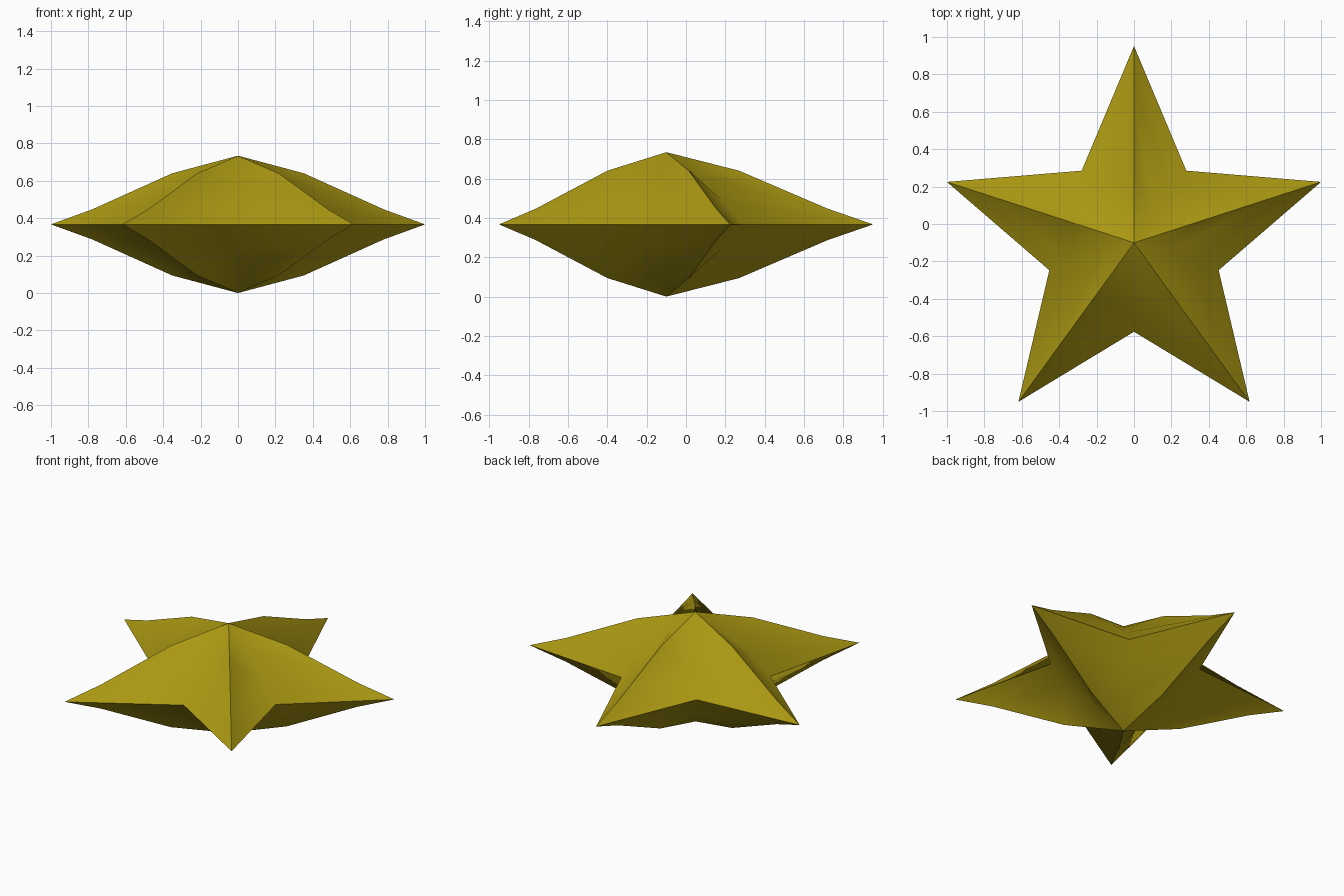
import bpy, bmesh, math

if "Cube" in bpy.data.objects:
    bpy.data.objects.remove(bpy.data.objects["Cube"])

CY, MID = -0.10, 0.367
R_OUT, R_IN = 1.0515, 0.476
# (fraction of radius, height above mid plane) from centre to rim
RIDGE = [(0.352, 0.273), (0.78, 0.08), (1.0, 0.0)]
VALLEY = [(0.352, 0.262), (0.75, 0.118), (1.0, 0.0)]

gold = bpy.data.materials.new("dark gold")
gold.diffuse_color = (0.40, 0.31, 0.006, 1)
gold.use_nodes = True
gold.node_tree.nodes["Principled BSDF"].inputs["Base Color"].default_value = gold.diffuse_color

bm = bmesh.new()


def ring(level, side):
    """Ten vertices alternating between ridge and valley directions."""
    verts = []
    for i in range(10):
        a = math.radians(90 + 36 * i)
        f, h = (RIDGE, VALLEY)[i % 2][level]
        r = f * (R_OUT, R_IN)[i % 2]
        verts.append(bm.verts.new((r * math.cos(a), CY + r * math.sin(a), MID + side * h)))
    return verts


# Upper and lower bulging halves sharing one rim
rim = ring(2, 1)
for side in (1, -1):
    apex = bm.verts.new((0, CY, MID + side * MID))
    inner, middle = ring(0, side), ring(1, side)
    for i in range(10):
        j = (i + 1) % 10
        bm.faces.new((apex, inner[i], inner[j]))
        bm.faces.new((inner[i], middle[i], middle[j], inner[j]))
        bm.faces.new((middle[i], rim[i], rim[j], middle[j]))
    # Ridges are creased, valleys stay soft
    for i in range(0, 10, 2):
        for a, b in ((apex, inner[i]), (inner[i], middle[i]), (middle[i], rim[i])):
            bm.edges.get((a, b)).smooth = False
for i in range(10):
    bm.edges.get((rim[i], rim[(i + 1) % 10])).smooth = False

bmesh.ops.recalc_face_normals(bm, faces=bm.faces)
for f in bm.faces:
    f.smooth = True

mesh = bpy.data.meshes.new("star")
bm.to_mesh(mesh)
bm.free()
mesh.materials.append(gold)
star = bpy.data.objects.new("star", mesh)
bpy.context.collection.objects.link(star)
